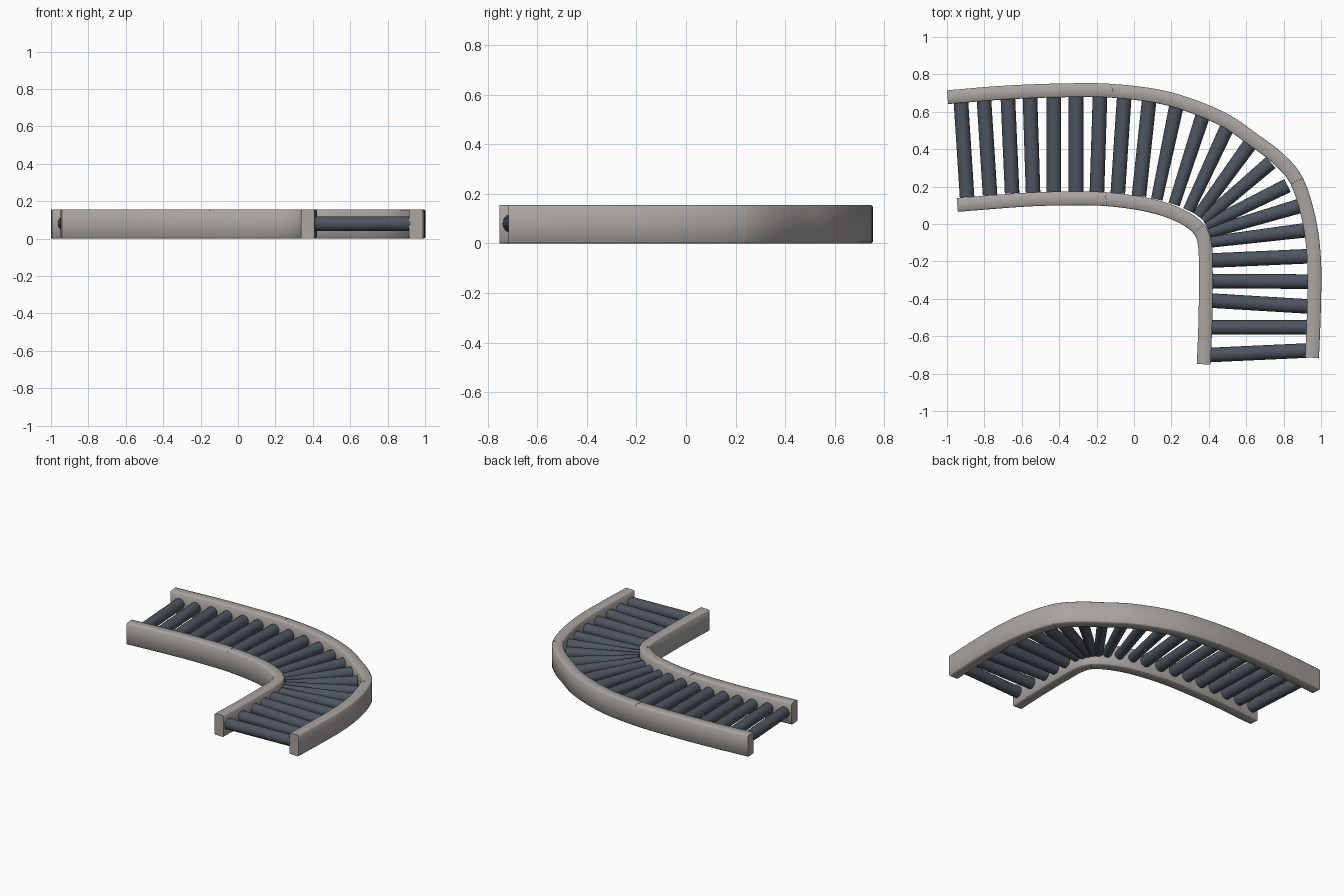
import bpy, bmesh, math
from mathutils import Vector

if "Cube" in bpy.data.objects:
    bpy.data.objects.remove(bpy.data.objects["Cube"])


def material(name, rgb):
    m = bpy.data.materials.new(name)
    m.diffuse_color = (*rgb, 1)
    m.use_nodes = True
    m.node_tree.nodes["Principled BSDF"].inputs["Base Color"].default_value = m.diffuse_color
    return m


RAIL = material("warm_grey_paint", (0.40, 0.375, 0.36))
ROLLER = material("dark_blue_steel", (0.075, 0.09, 0.115))
H, HALF, CH = 0.155, 0.037, 0.006     # rail height, half width, edge chamfer
STEPS = 5
DY = -0.005                           # centring offset


def add_object(name, bm, mat, angle):
    bmesh.ops.recalc_face_normals(bm, faces=bm.faces)
    me = bpy.data.meshes.new(name)
    bm.to_mesh(me)
    bm.free()
    me.materials.append(mat)
    ob = bpy.data.objects.new(name, me)
    bpy.context.collection.objects.link(ob)
    bpy.ops.object.select_all(action='DESELECT')
    ob.select_set(True)
    bpy.context.view_layer.objects.active = ob
    bpy.ops.object.shade_smooth_by_angle(angle=math.radians(angle))
    return ob


def spline(points):
    """Smooth path through the points, STEPS samples per span."""
    p = [Vector(q) for q in points]
    p = [2 * p[0] - p[1]] + p + [2 * p[-1] - p[-2]]
    out = []
    for i in range(1, len(p) - 2):
        a, b, c, d = p[i - 1:i + 3]
        for s in range(STEPS):
            t = s / STEPS
            out.append(0.5 * (2 * b + (c - a) * t + (2 * a - 5 * b + 4 * c - d) * t * t
                              + (3 * b - a - 3 * c + d) * t ** 3))
    return out + [p[-2]]


# Rail cross-section: upright box with chamfered edges (offset, height)
SECTION = [(-HALF + CH, 0), (HALF - CH, 0), (HALF, CH), (HALF, H - CH),
           (HALF - CH, H), (-HALF + CH, H), (-HALF, H - CH), (-HALF, CH)]


def rail(name, points, seams):
    path = spline(points)
    cuts = [0] + [s * STEPS for s in seams] + [len(path) - 1]
    for n, (lo, hi) in enumerate(zip(cuts, cuts[1:])):
        bm = bmesh.new()
        rings = []
        for i in range(lo, hi + 1):
            t = (path[min(i + 1, len(path) - 1)] - path[max(i - 1, 0)]).normalized()
            c = path[i].copy()
            if i == lo and n > 0:          # hairline gap at the joints
                c += t * 0.0015
            side = Vector((-t.y, t.x))
            rings.append([bm.verts.new((c.x + side.x * o, c.y + side.y * o + DY, z))
                          for o, z in SECTION])
        for a, b in zip(rings, rings[1:]):
            for k in range(8):
                bm.faces.new((a[k], a[k - 1], b[k - 1], b[k]))
        bm.faces.new(rings[0])
        bm.faces.new(rings[-1])
        add_object(f"{name}_section_{n + 1}", bm, RAIL, 50)


# Side rails, each in three sections
rail("outer_rail",
     [(-0.997, 0.683), (-0.7, 0.707), (-0.4, 0.719), (-0.12, 0.717), (0.18, 0.676),
      (0.46, 0.573), (0.64, 0.454), (0.77, 0.355), (0.87, 0.235), (0.935, 0.03),
      (0.963, -0.19), (0.962, -0.45), (0.952, -0.71)], [3, 8])
rail("inner_rail",
     [(-0.945, 0.107), (-0.61, 0.133), (-0.4, 0.141), (-0.15, 0.138), (0.086, 0.104),
      (0.25, 0.048), (0.345, -0.02), (0.378, -0.10), (0.384, -0.24), (0.382, -0.5),
      (0.373, -0.745)], [3, 6])


# Rollers: outer end x, y and inner end x, y
ROLLERS = [
    (-.925, .655, -.893, .155), (-.802, .665, -.770, .165), (-.674, .673, -.652, .175),
    (-.556, .680, -.540, .180), (-.428, .683, -.428, .182), (-.310, .683, -.310, .182),
    (-.182, .683, -.198, .180), (-.053, .675, -.086, .175), (.080, .657, .027, .160),
    (.225, .628, .123, .142), (.366, .580, .216, .115), (.495, .515, .294, .082),
    (.615, .425, .345, .052), (.727, .330, .375, .028), (.815, .208, .390, -.003),
    (.875, .098, .405, -.040), (.905, -.030, .415, -.090), (.918, -.168, .418, -.190),
    (.922, -.303, .420, -.300), (.920, -.435, .420, -.405), (.918, -.548, .418, -.548),
    (.914, -.672, .412, -.695)]
for i, (ox, oy, ix, iy) in enumerate(ROLLERS):
    a, b = Vector((ox, oy + DY, 0.08)), Vector((ix, iy + DY, 0.08))
    axis = b - a
    r_in = 0.031 if 9 <= i <= 16 else 0.039      # tapered round the bend
    bm = bmesh.new()
    bmesh.ops.create_cone(bm, cap_ends=True, segments=20, radius1=0.039, radius2=r_in,
                          depth=axis.length + 0.012)
    rot = Vector((0, 0, 1)).rotation_difference(axis.normalized())
    for v in bm.verts:
        v.co = rot @ v.co + (a + b) / 2
    add_object(f"roller_{i + 1}", bm, ROLLER, 40)
